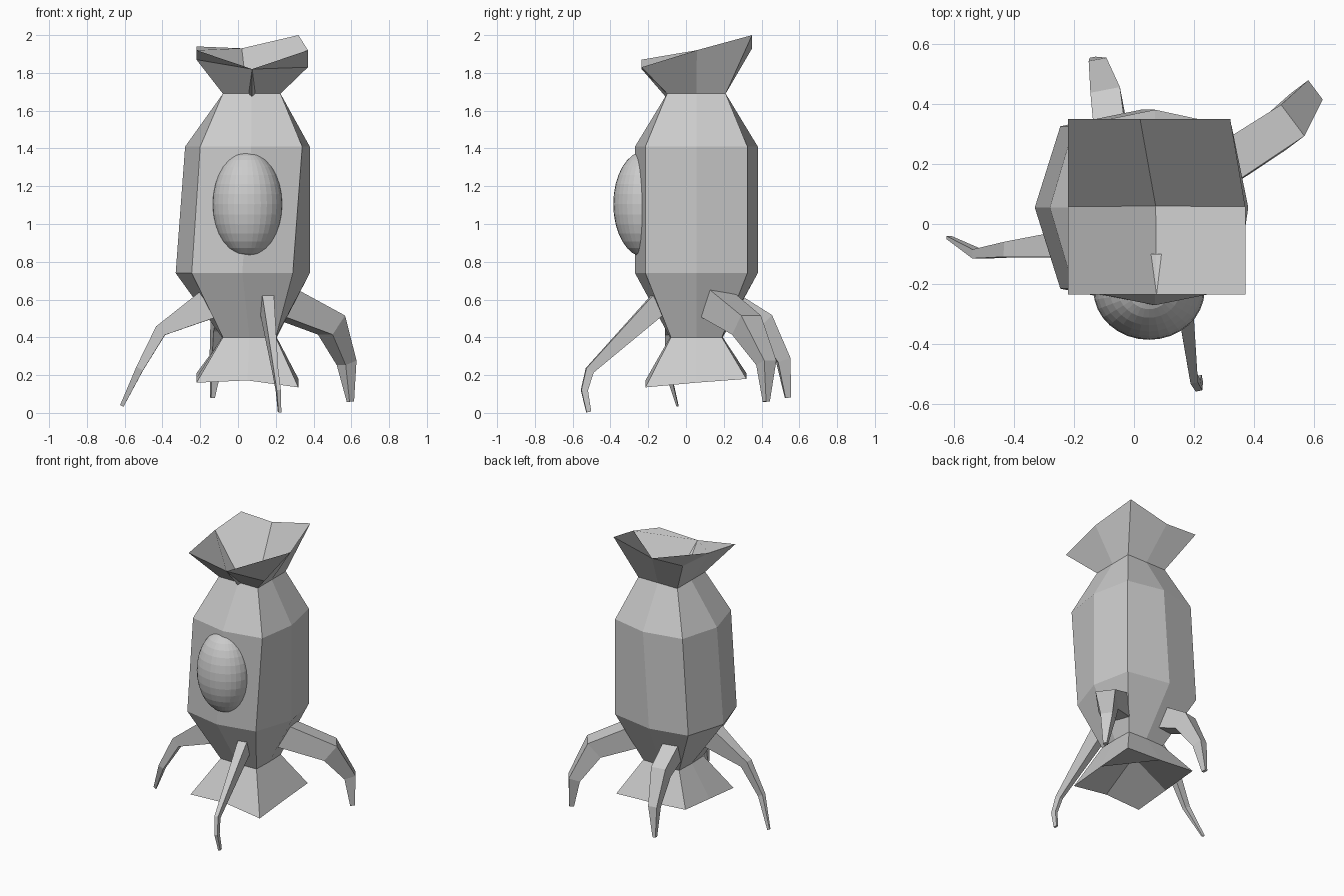
import bpy, bmesh
from mathutils import Vector

if "Cube" in bpy.data.objects:
    bpy.data.objects.remove(bpy.data.objects["Cube"])


def finish(name, bm):
    bmesh.ops.recalc_face_normals(bm, faces=bm.faces)
    me = bpy.data.meshes.new(name)
    bm.to_mesh(me)
    bm.free()
    ob = bpy.data.objects.new(name, me)
    bpy.context.collection.objects.link(ob)
    return ob


def ring(x0, x1, y0, y1, z, bulge=0.0, shift=0.0):
    """Eight points: square corners plus side middles pushed out by bulge."""
    xm, ym, b = (x0 + x1) / 2, (y0 + y1) / 2, bulge
    return [Vector(p) for p in (
        (x0, y0, z), (xm, y0 - b, z), (x1, y0, z), (x1 + b + shift, ym, z),
        (x1 + shift, y1, z), (xm, y1 + b, z), (x0, y1, z), (x0 - b, ym, z))]


def loft(name, rings, start=None, end=None):
    """Skin rings; each end is open, capped flat or drawn to a centre point."""
    bm = bmesh.new()
    vs = [[bm.verts.new(p) for p in r] for r in rings]
    n = len(rings[0])
    for a, b in zip(vs, vs[1:]):
        for i in range(n):
            j = (i + 1) % n
            bm.faces.new((a[i], a[j], b[j], b[i]))
    for r, tip in ((vs[0], start), (vs[-1], end)):
        if tip == "flat":
            bm.faces.new(r)
        elif tip:
            c = bm.verts.new(tip)
            # four quads meeting in the middle, like a pushed-in square
            for i in range(0, n, 2):
                bm.faces.new((r[i - 1], r[i], r[i + 1], c))
    return finish(name, bm)


# Shared body rings
low_neck = ring(-0.08, 0.20, -0.08, 0.19, 0.40, 0.005)
low_belt = ring(-0.245, 0.29, -0.215, 0.325, 0.74, 0.055, 0.035)
top_belt = ring(-0.20, 0.34, -0.215, 0.325, 1.41, 0.055, -0.015)
top_neck = ring(-0.08, 0.225, -0.10, 0.21, 1.69)
low_belt[7].x = -0.33
top_belt[7].x = -0.28

# Uneven rims of the two flared ends
top_rim = ring(-0.22, 0.37, -0.235, 0.35, 0)
for p, z in zip(top_rim, (1.87, 1.82, 1.83, 1.92, 2.0, 1.93, 1.94, 1.92)):
    p.z = z
top_rim[4].x, top_rim[5].x = 0.32, 0.02
low_rim = ring(-0.22, 0.32, -0.215, 0.32, 0)
for p, z in zip(low_rim, (0.16, 0.172, 0.135, 0.16, 0.18, 0.19, 0.21, 0.185)):
    p.z = z

loft("body", [low_neck, low_belt, top_belt, top_neck])
loft("top_frill", [top_neck, top_rim], end=(0.072, 0.06, 1.48))
loft("bottom_frill", [low_neck, low_rim], end=(0.05, 0.055, 0.33))

# Domed oval on the front
bpy.ops.mesh.primitive_uv_sphere_add(segments=32, ring_count=16, location=(0.05, -0.22, 1.105))
dome = bpy.context.object
dome.name = "front_dome"
dome.scale = (0.185, 0.165, 0.28)


# Legs: (centre, width, thickness) at root, knee, ankle and tip
def leg(name, path):
    pts = [Vector(p) for p, w, h in path]
    flat = pts[-1] - pts[0]
    side = Vector((-flat.y, flat.x, 0)).normalized()
    rings = []
    for i, (p, w, h) in enumerate(path):
        a, b = pts[max(i - 1, 0)], pts[min(i + 1, len(pts) - 1)]
        d1 = (pts[i] - a).normalized()
        d2 = (b - pts[i]).normalized()
        up = (d1 + d2).cross(side).normalized()
        rings.append([pts[i] + side * w * s / 2 + up * h * t / 2
                      for s, t in ((-1, -1), (1, -1), (1, 1), (-1, 1))])
    return loft(name, rings, "flat", "flat")


leg("left_leg", [((-0.13, -0.06, 0.59), 0.10, 0.17), ((-0.41, -0.085, 0.435), 0.05, 0.065),
                 ((-0.52, -0.10, 0.235), 0.03, 0.04), ((-0.615, -0.045, 0.037), 0.01, 0.02)])
leg("right_leg", [((0.20, 0.13, 0.60), 0.14, 0.17), ((0.495, 0.32, 0.465), 0.13, 0.13),
                  ((0.575, 0.425, 0.265), 0.08, 0.075), ((0.595, 0.425, 0.06), 0.025, 0.03)])
leg("front_leg", [((0.15, -0.12, 0.60), 0.065, 0.12), ((0.197, -0.51, 0.225), 0.025, 0.045),
                  ((0.213, -0.538, 0.12), 0.022, 0.035), ((0.22, -0.515, 0.005), 0.015, 0.025)])
leg("back_leg", [((-0.06, 0.15, 0.61), 0.11, 0.16), ((-0.088, 0.405, 0.475), 0.10, 0.12),
                 ((-0.115, 0.515, 0.28), 0.06, 0.07), ((-0.135, 0.54, 0.08), 0.02, 0.03)])
